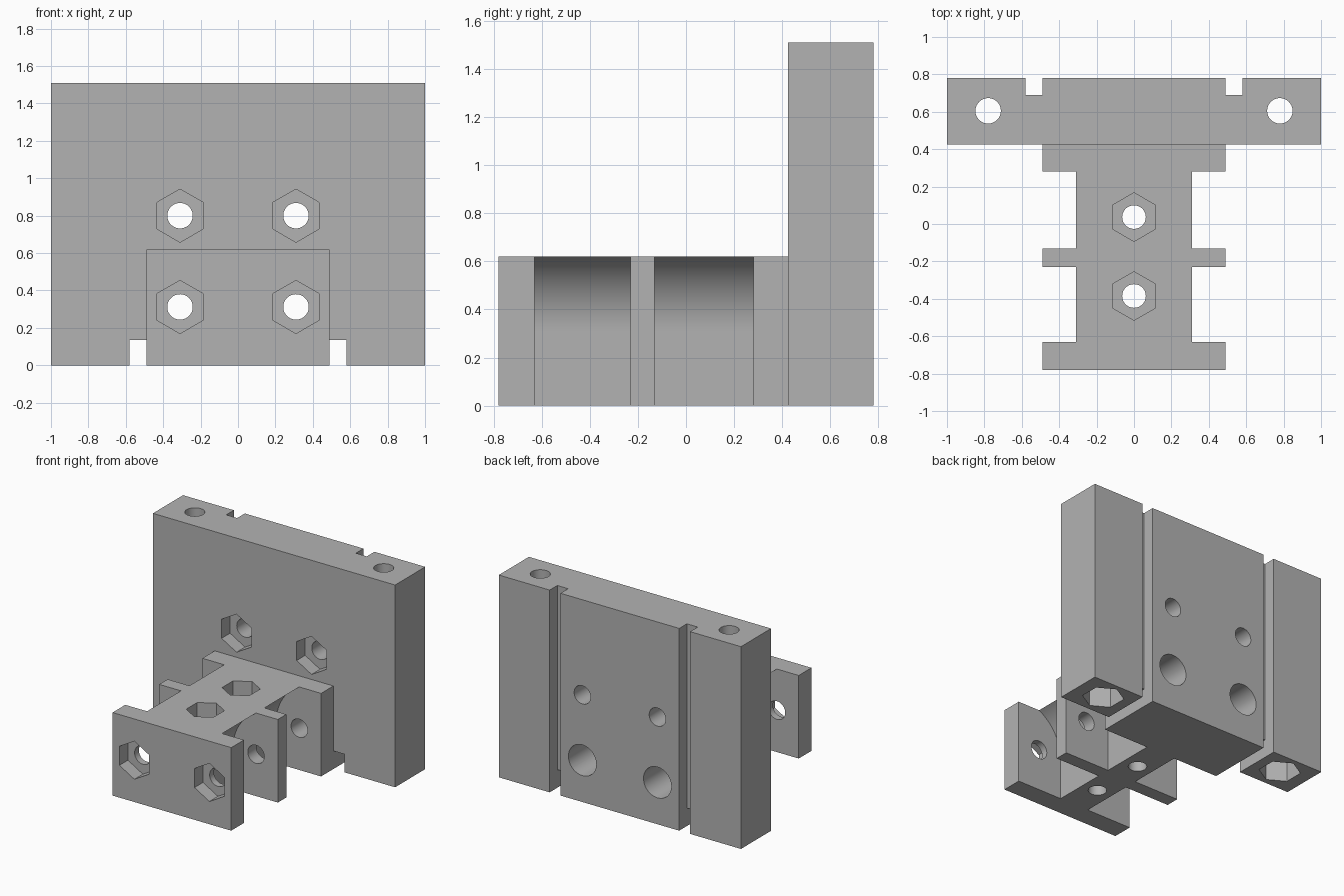
import bpy, bmesh
from math import pi, cos, sin, atan2, radians

if "Cube" in bpy.data.objects:
    bpy.data.objects.remove(bpy.data.objects["Cube"], do_unlink=True)

grey = bpy.data.materials.new("plain grey")
grey.use_nodes = True
colour = (0.45, 0.45, 0.45, 1)
grey.diffuse_color = colour
grey.node_tree.nodes["Principled BSDF"].inputs["Base Color"].default_value = colour

cutters = []


def prism(name, outline, axis, lo, hi):
    """Extrude an outline: (x, z) points along y, or (x, y) points along z."""
    bm = bmesh.new()
    rings = [[bm.verts.new((a, t, b) if axis == "y" else (a, b, t)) for a, b in outline]
             for t in (lo, hi)]
    for ring in rings:
        bm.faces.new(ring)
    n = len(outline)
    for i in range(n):
        j = (i + 1) % n
        bm.faces.new((rings[0][i], rings[0][j], rings[1][j], rings[1][i]))
    bmesh.ops.recalc_face_normals(bm, faces=bm.faces)
    mesh = bpy.data.meshes.new(name)
    bm.to_mesh(mesh)
    bm.free()
    mesh.materials.append(grey)
    obj = bpy.data.objects.new(name, mesh)
    bpy.context.collection.objects.link(obj)
    return obj


def rect(x0, x1, b0, b1):
    return [(x0, b0), (x1, b0), (x1, b1), (x0, b1)]


def ngon(cx, cy, r, sides):
    return [(cx + r * cos(pi / 2 + 2 * pi * i / sides),
             cy + r * sin(pi / 2 + 2 * pi * i / sides)) for i in range(sides)]


def cut(name, outline, axis, lo, hi):
    obj = prism(name, outline, axis, lo, hi)
    obj.hide_render = True
    cutters.append((obj, "DIFFERENCE"))


def bore(cx, cy, r, axis, lo, hi):
    cut("bore_cutter", ngon(cx, cy, r, 48), axis, lo, hi)


def nut_trap(cx, cy, r, axis, lo, hi):
    cut("nut_trap_cutter", ngon(cx, cy, r, 6), axis, lo, hi)


# Upright plate joined to the low carriage block
bracket = prism("carriage_bracket", rect(-1, 1, 0, 1.51), "y", 0.425, 0.78)
block = prism("carriage_block", rect(-0.49, 0.49, 0, 0.62), "y", -0.78, 0.5)
block.hide_render = True
cutters.append((block, "UNION"))

# Curved side pocket: arched under the top, straight below its centre
mid, top_x, top_z, web = 0.31, 0.31, 0.62, 0.12
centre, radius = 0.468, 0.348
end = atan2(top_z - mid, top_x - centre)
arc = [(centre + radius * cos(pi + (end - pi) * i / 20),
        mid + radius * sin(pi + (end - pi) * i / 20)) for i in range(20)]
pocket = [(web, -0.1)] + arc + [(top_x, top_z), (top_x, 0.7), (0.6, 0.7), (0.6, -0.1)]

for s in (-1, 1):
    for y0, y1 in ((-0.63, -0.23), (-0.13, 0.28)):
        cut("pocket_cutter", [(s * x, z) for x, z in pocket], "y", y0, y1)
    # Rear grooves and the notches below them
    x0, x1 = sorted((s * 0.49, s * 0.58))
    cut("groove_cutter", rect(x0, x1, 0.69, 0.9), "z", -0.1, 1.6)
    cut("notch_cutter", rect(x0, x1, -0.1, 0.135), "y", 0.35, 0.9)
    # Lower horizontal bolts, with a nut trap in front and a counterbore behind
    bore(s * 0.31, 0.312, 0.068, "y", -0.9, 0.9)
    nut_trap(s * 0.31, 0.312, 0.142, "y", -0.9, -0.68)
    bore(s * 0.31, 0.312, 0.115, "y", 0.5, 0.9)
    # Upper horizontal bolts
    bore(s * 0.31, 0.80, 0.068, "y", 0.35, 0.9)
    nut_trap(s * 0.31, 0.80, 0.142, "y", 0.35, 0.525)
    # Vertical rods through the upright plate
    bore(s * 0.78, 0.605, 0.068, "z", -0.1, 1.6)
    nut_trap(s * 0.78, 0.605, 0.142, "z", -0.1, 0.2)

# Vertical bolts through the central web
for y in (-0.385, 0.037):
    bore(0, y, 0.063, "z", -0.1, 0.7)
    nut_trap(0, y, 0.13, "z", 0.37, 0.7)

# Join and cut, then bake the result and drop the helpers
for obj, operation in cutters:
    mod = bracket.modifiers.new(obj.name, "BOOLEAN")
    mod.operation, mod.solver, mod.object = operation, "EXACT", obj
baked = bpy.data.meshes.new_from_object(
    bracket.evaluated_get(bpy.context.evaluated_depsgraph_get()))
bracket.modifiers.clear()
bracket.data = baked
baked.materials.clear()
baked.materials.append(grey)
for poly in baked.polygons:
    poly.material_index = 0
for obj, _ in cutters:
    bpy.data.objects.remove(obj, do_unlink=True)

for obj in bpy.context.selected_objects:
    obj.select_set(False)
bracket.select_set(True)
bpy.context.view_layer.objects.active = bracket
bpy.ops.object.shade_smooth_by_angle(angle=radians(30))
